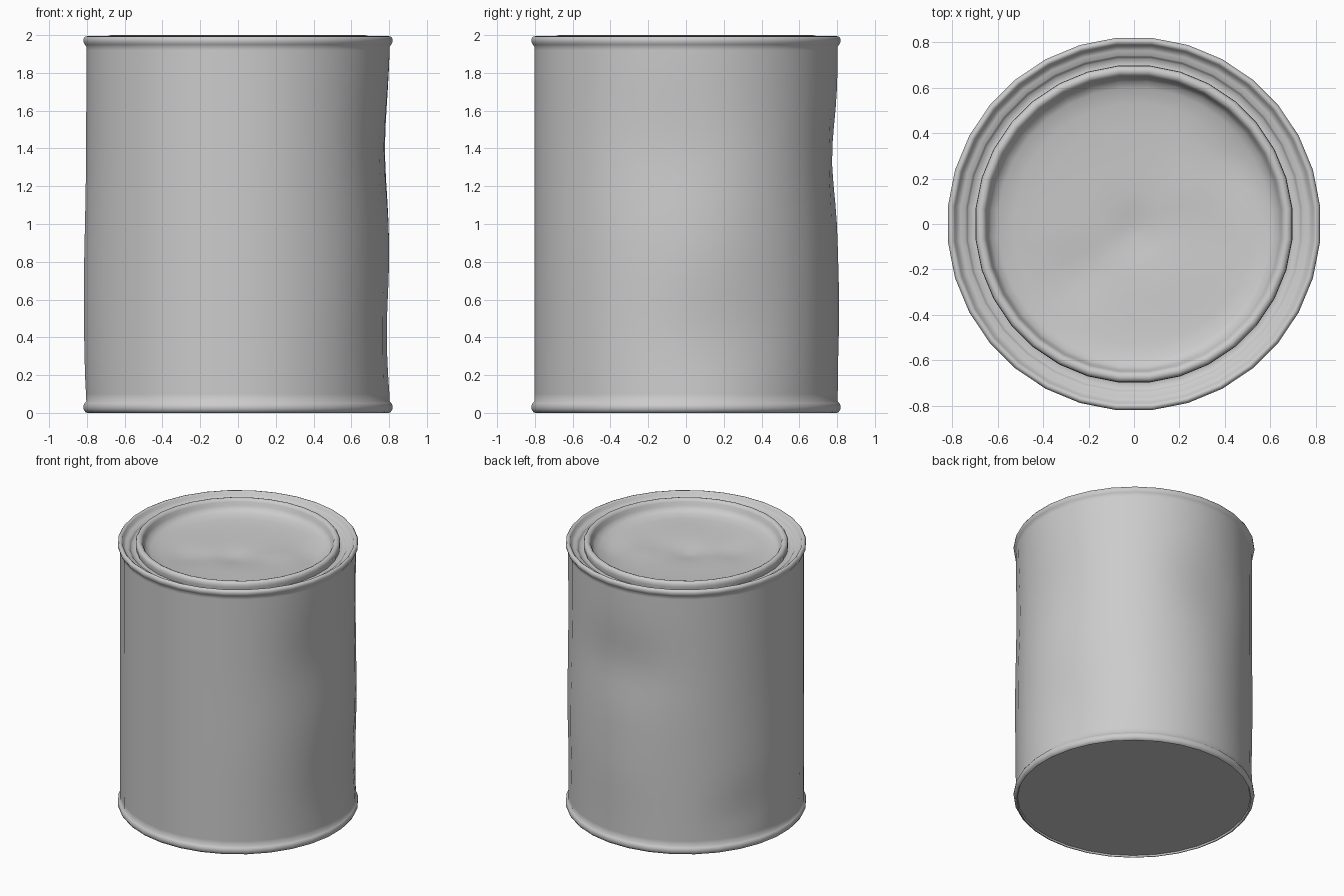
import bpy, bmesh, math

SEG = 32


def revolve(name, profile, deform):
    """Spin (radius, z) points around z; radius 0 becomes a centre point."""
    bm = bmesh.new()
    rings = []
    for r, z in profile:
        count = 1 if r == 0 else SEG
        angles = [(i + 0.5) * 2 * math.pi / SEG for i in range(count)]
        rings.append([bm.verts.new(deform(r, a, z)) for a in angles])
    for p, q in zip(rings, rings[1:]):
        for i in range(SEG):
            j = (i + 1) % SEG
            if len(p) == 1:
                bm.faces.new((p[0], q[j], q[i]))
            elif len(q) == 1:
                bm.faces.new((p[i], p[j], q[0]))
            else:
                bm.faces.new((p[i], p[j], q[j], q[i]))
    mesh = bpy.data.meshes.new(name)
    bm.to_mesh(mesh)
    bm.free()
    obj = bpy.data.objects.new(name, mesh)
    bpy.context.collection.objects.link(obj)
    bpy.ops.object.select_all(action='DESELECT')
    obj.select_set(True)
    bpy.context.view_layer.objects.active = obj
    bpy.ops.object.shade_smooth_by_angle(angle=math.radians(60))
    return obj


# Wall dents: angle in degrees, height, depth, angular width, height width
WALL_DENTS = [
    (-5, 1.40, -0.030, 25, 0.33),
    (12, 0.42, -0.027, 24, 0.28),
    (52, 0.70, 0.012, 16, 0.45),
    (92, 1.35, -0.034, 22, 0.26),
    (180, 0.60, 0.014, 25, 0.50),
    (155, 0.28, -0.018, 12, 0.18),
    (88, 0.55, 0.008, 18, 0.25),
    (-45, 0.70, 0.006, 16, 0.40),
]

# Lid dents: x, y, depth, width
LID_DENTS = [
    (0.46, 0.27, -0.03, 0.15),
    (0.30, 0.18, 0.015, 0.12),
    (0.0, -0.04, -0.02, 0.10),
    (-0.25, -0.22, -0.02, 0.12),
    (0.25, -0.25, 0.012, 0.2),
]


def dent_wall(r, a, z):
    if r > 0.78 and 0.08 < z < 1.93:
        fade = min(1, (z - 0.05) / 0.15, (1.95 - z) / 0.15)
        for ang, h, depth, wa, wz in WALL_DENTS:
            d = (math.degrees(a) - ang + 180) % 360 - 180
            r += fade * depth * math.exp(-(d / wa) ** 2 - ((z - h) / wz) ** 2)
    return (r * math.cos(a), r * math.sin(a), z)


def dent_lid(r, a, z):
    x, y = r * math.cos(a), r * math.sin(a)
    if r < 0.58:
        for dx, dy, depth, w in LID_DENTS:
            z += depth * math.exp(-((x - dx) ** 2 + (y - dy) ** 2) / w ** 2)
    return (x, y, z)


# Can body: flat base, bottom bead, dented wall, top bead and stepped neck
base = [(0, 0.012), (0.795, 0.012), (0.8, 0.0), (0.812, 0.004), (0.822, 0.02),
        (0.822, 0.04), (0.815, 0.053), (0.807, 0.06)]
wall = [(0.807, 0.1 + 1.82 * i / 18) for i in range(19)]
top = [(0.807, 1.94), (0.815, 1.95), (0.822, 1.965), (0.822, 1.98),
       (0.814, 1.992), (0.803, 1.994), (0.792, 1.985), (0.785, 1.965),
       (0.765, 1.955), (0.745, 1.955), (0.737, 1.945), (0.73, 1.935),
       (0.70, 1.935), (0.685, 1.94)]
revolve("can_body", base + wall + top, dent_wall)

# Pressed lid: rolled ring, sloping wall and dented concave panel
lid = [(0.695, 1.935), (0.7, 1.965), (0.698, 1.985), (0.688, 1.997),
       (0.674, 2.0), (0.66, 1.994), (0.652, 1.98), (0.645, 1.955),
       (0.630, 1.932), (0.60, 1.917), (0.53, 1.905), (0.44, 1.897),
       (0.34, 1.892), (0.24, 1.888), (0.14, 1.886), (0.06, 1.885), (0, 1.885)]
revolve("lid", lid, dent_lid)
